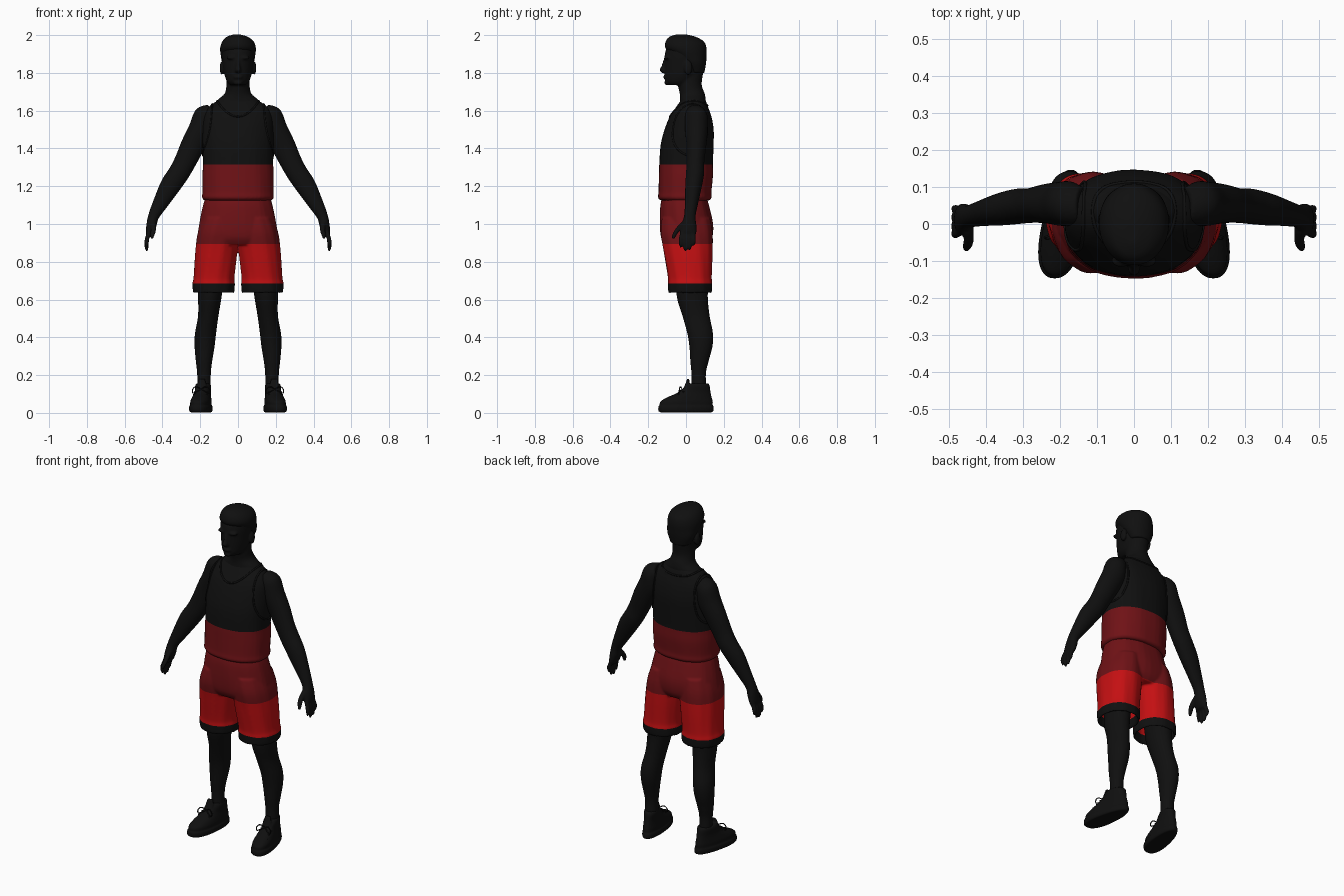
import bpy, bmesh, math
from mathutils import Vector, Matrix

cube = bpy.data.objects.get("Cube")
if cube:
    bpy.data.objects.remove(cube)


def material(name, rgb):
    m = bpy.data.materials.new(name)
    m.use_nodes = True
    m.diffuse_color = (*rgb, 1)
    bsdf = next(n for n in m.node_tree.nodes if n.type == 'BSDF_PRINCIPLED')
    bsdf.inputs["Base Color"].default_value = (*rgb, 1)
    return m


BLACK = material("black", (0.005, 0.005, 0.005))
DARK_RED = material("dark red", (0.16, 0.006, 0.008))
RED = material("bright red", (0.55, 0.005, 0.006))


def spline(rows, steps=5):
    """Smoothly interpolate between rows of ring values."""
    out = []
    for i in range(len(rows) - 1):
        a, b, c, d = (rows[min(max(i + k, 0), len(rows) - 1)] for k in (-1, 0, 1, 2))
        for s in range(steps):
            t = s / steps
            out.append([q + t * ((r - p) / 2 + t * ((p - 2.5 * q + 2 * r - e / 2)
                        + t * (1.5 * (q - r) + (e - p) / 2)))
                        for p, q, r, e in zip(a, b, c, d)])
    return out + [list(rows[-1])]


def loft(bm, rows, side=1, power=2.0, ripple=0.0, steps=5, n=40):
    """Closed skin over oval rings (x, y, z, rx, ry[, tilt in degrees])."""
    prev = None
    for row in spline(rows, steps):
        x, y, z, rx, ry = row[:5]
        tilt = math.radians(row[5]) if len(row) > 5 else 0
        ring = []
        for k in range(n):
            a = math.tau * k / n
            c, s = math.cos(a), math.sin(a)
            f = 1 + ripple * math.cos(11 * a + 9 * z)
            u = math.copysign(abs(c) ** (2 / power), c) * rx * f
            v = math.copysign(abs(s) ** (2 / power), s) * ry * f
            ring.append(bm.verts.new((side * (x + u * math.cos(tilt)), y + v,
                                      z + u * math.sin(tilt))))
        if prev:
            for k in range(n):
                j = (k + 1) % n
                bm.faces.new((prev[k], prev[j], ring[j], ring[k]))
        else:
            bm.faces.new(ring[::-1])
        prev = ring
    bm.faces.new(prev)


def ball(bm, centre, radii):
    mat = Matrix.Translation(centre) @ Matrix.Diagonal((*radii, 1))
    bmesh.ops.create_uvsphere(bm, u_segments=24, v_segments=14, radius=1, matrix=mat)


def fuse(name, bm, bands, voxel=0.006, smooth=4):
    """Merge overlapping volumes, then colour by height: bands = (top z, material)."""
    bmesh.ops.recalc_face_normals(bm, faces=bm.faces)
    mesh = bpy.data.meshes.new(name)
    bm.to_mesh(mesh)
    bm.free()
    ob = bpy.data.objects.new(name, mesh)
    bpy.context.collection.objects.link(ob)
    rm = ob.modifiers.new("merge", 'REMESH')
    rm.mode, rm.voxel_size = 'VOXEL', voxel
    sm = ob.modifiers.new("soften", 'SMOOTH')
    sm.factor, sm.iterations = 0.5, smooth
    deps = bpy.context.evaluated_depsgraph_get()
    done = bpy.data.meshes.new_from_object(ob.evaluated_get(deps))
    ob.modifiers.clear()
    ob.data = done
    done.name = name
    done.materials.clear()
    mats = list(dict.fromkeys(m for _, m in bands))
    for m in mats:
        done.materials.append(m)
    bm = bmesh.new()
    bm.from_mesh(done)
    for top, _ in bands[:-1]:
        bmesh.ops.bisect_plane(bm, geom=bm.verts[:] + bm.edges[:] + bm.faces[:],
                               plane_co=(0, 0, top), plane_no=(0, 0, 1))
    for f in bm.faces:
        z = f.calc_center_median().z
        f.material_index = mats.index(next((m for top, m in bands if z < top), bands[-1][1]))
        f.smooth = True
    bm.to_mesh(done)
    bm.free()
    return ob


def cord(name, points, radius, cyclic=False):
    cu = bpy.data.curves.new(name, 'CURVE')
    cu.dimensions = '3D'
    cu.bevel_depth, cu.bevel_resolution, cu.resolution_u = radius, 2, 4
    sp = cu.splines.new('NURBS')
    sp.points.add(len(points) - 1)
    for p, co in zip(sp.points, points):
        p.co = (*co, 1)
    sp.use_cyclic_u, sp.use_endpoint_u, sp.order_u = cyclic, True, 3
    cu.materials.append(BLACK)
    ob = bpy.data.objects.new(name, cu)
    bpy.context.collection.objects.link(ob)


# Body: head, neck, arms, hands and legs
bm = bmesh.new()
loft(bm, [(0, -.04, 1.735, .04, .053), (0, -.031, 1.757, .06, .078), (0, -.015, 1.80, .074, .097),
          (0, -.007, 1.85, .081, .106), (0, -.003, 1.90, .085, .109), (0, 0, 1.94, .082, .098),
          (0, 0, 1.975, .05, .06)])
loft(bm, [(0, .03, 1.60, .15, .07), (0, .036, 1.655, .11, .068), (0, .033, 1.69, .071, .066),
          (0, .02, 1.74, .061, .063), (0, .025, 1.82, .06, .07)])
loft(bm, [(0, -.104, 1.88, .009, .012), (0, -.115, 1.84, .01, .014),
          (0, -.12, 1.815, .017, .02), (0, -.112, 1.80, .014, .014)], n=16)
ball(bm, (0, -.108, 1.778), (.026, .013, .012))
ball(bm, (0, -.1, 1.748), (.024, .015, .014))
for s in (1, -1):
    ball(bm, (s * .086, .012, 1.825), (.011, .022, .036))
    ball(bm, (s * .034, -.1, 1.88), (.028, .017, .01))
    loft(bm, [(.14, .05, 1.59, .045, .05, 68), (.175, .055, 1.565, .063, .06, 42),
              (.195, .055, 1.50, .067, .06, 24), (.237, .055, 1.42, .064, .053, 24),
              (.28, .05, 1.33, .058, .047, 27), (.313, .048, 1.27, .056, .048, 32),
              (.36, .04, 1.20, .054, .044, 32), (.416, .028, 1.10, .039, .034, 27),
              (.447, .02, 1.04, .029, .031, 20), (.458, .015, .995, .027, .04, 14),
              (.467, .012, .955, .021, .043, 10), (.47, .012, .935, .012, .036, 10)], s)
    for y, tip in ((-.027, .875), (-.004, .857), (.019, .862), (.041, .885)):
        loft(bm, [(.467, y * .8 + .003, .965, .012, .012), (.482, y, .92, .0125, .0115),
                  (.484, y, tip + .02, .011, .011), (.482, y, tip, .006, .006)], s, n=14)
    loft(bm, [(.45, -.008, 1.01, .016, .018), (.447, -.04, .975, .015, .016),
              (.452, -.06, .945, .012, .013), (.456, -.068, .92, .006, .007)], s, n=16)
    loft(bm, [(.14, .03, .80, .08, .088), (.145, .032, .68, .067, .085), (.15, .035, .60, .061, .081),
              (.158, .054, .51, .054, .072), (.172, .075, .42, .056, .068),
              (.177, .079, .35, .053, .061), (.18, .071, .27, .043, .048),
              (.18, .067, .20, .036, .038), (.18, .07, .08, .037, .042)], s)
fuse("body", bm, [(3, BLACK)])

# Short swept hair
bm = bmesh.new()
loft(bm, [(0, .052, 1.80, .06, .045), (0, .042, 1.85, .083, .064), (0, .022, 1.89, .091, .087),
          (0, 0, 1.93, .095, .109), (0, -.006, 1.965, .084, .102), (-.004, -.018, 1.99, .058, .072),
          (-.006, -.025, 2.003, .02, .03)])
fuse("hair", bm, [(3, BLACK)])

# Sleeveless jersey, dark above a red waist
bm = bmesh.new()
loft(bm, [(0, -.005, 1.125, .178, .13), (0, -.006, 1.14, .19, .142), (0, -.005, 1.17, .188, .14),
          (0, 0, 1.25, .189, .143), (0, .001, 1.32, .186, .142), (0, .006, 1.42, .188, .14),
          (0, .016, 1.50, .187, .13), (0, .024, 1.57, .18, .11), (0, .032, 1.62, .155, .084),
          (0, .038, 1.655, .105, .066), (0, .036, 1.675, .07, .055)], power=2.25, ripple=.005)
jersey = fuse("jersey", bm, [(1.315, DARK_RED), (3, BLACK)])


def on_jersey(points):
    return [jersey.closest_point_on_mesh(Vector(p))[1] for p in points]


# Neckline and armhole edging
ring = [math.tau * k / 40 for k in range(40)]
cord("neck_trim", on_jersey([(.105 * math.cos(a), .03 + .12 * math.sin(a),
                              1.64 - .07 * max(0, -math.sin(a)) ** 2) for a in ring]), .005, True)
for s, label in ((1, "left"), (-1, "right")):
    cord(label + "_armhole_trim",
         on_jersey([(s * (.16 - .02 * math.sin(a)), .035 + .115 * math.cos(a),
                     1.50 + .14 * math.sin(a)) for a in ring]), .005, True)

# Loose shorts with hollow leg openings and a dark cuff
bm = bmesh.new()
loft(bm, [(0, -.008, 1.14, .172, .118), (0, -.006, 1.09, .186, .13), (0, .002, 1.0, .204, .141),
          (0, .003, .93, .212, .136), (0, .003, .89, .195, .115)], power=2.2, ripple=.008)
for s in (1, -1):
    loft(bm, [(.128, .025, .76, .088, .095), (.128, .023, .66, .094, .1),
              (.128, .022, .638, .1, .106), (.128, .022, .64, .109, .115),
              (.128, .022, .685, .112, .117), (.126, .02, .72, .108, .116),
              (.115, .011, .85, .111, .129), (.106, .003, .95, .108, .137),
              (.093, 0, 1.03, .095, .128)], s, power=2.2, ripple=.01)
fuse("shorts", bm, [(.685, BLACK), (.895, RED), (3, DARK_RED)], smooth=3)

# Trainers, toes turned outward and wider than the heels
bm = bmesh.new()
for s in (1, -1):
    start = len(bm.verts)
    loft(bm, [(0, 0, .003, .05, .138), (0, 0, .012, .056, .147), (0, 0, .034, .056, .146),
              (0, .001, .038, .051, .141), (0, .003, .06, .051, .139), (0, .018, .082, .047, .118),
              (0, .046, .11, .042, .084), (0, .06, .14, .043, .066), (0, .064, .155, .039, .056)],
         s, power=2.3)
    loft(bm, [(0, -.015, .10, .025, .014), (0, .005, .15, .024, .01), (0, .012, .18, .018, .007)], s)
    bm.verts.ensure_lookup_table()
    for v in bm.verts[start:]:
        v.co.x = v.co.x * (1 - 1.1 * v.co.y) + s * (.193 - .15 * v.co.y)
fuse("shoes", bm, [(3, BLACK)], voxel=.005, smooth=2)

# Laces: cross bars and a bow
for s, label in ((1, "left"), (-1, "right")):
    for i in range(3):
        y, z = -.07 + .025 * i, .093 + .014 * i
        x = s * (.193 - .15 * y)
        cord(f"{label}_lace_{i + 1}", [(x - .036, y + .008, z - .012), (x, y, z + .006),
                                      (x + .036, y + .008, z - .012)], .004)
    for d in (1, -1):
        x = s * .195
        cord(f"{label}_bow_{'outer' if d == s else 'inner'}",
             [(x, -.02, .125), (x + d * .025, -.03, .145), (x + d * .048, -.035, .125),
              (x + d * .045, -.04, .10), (x + d * .02, -.035, .115)], .003, True)
